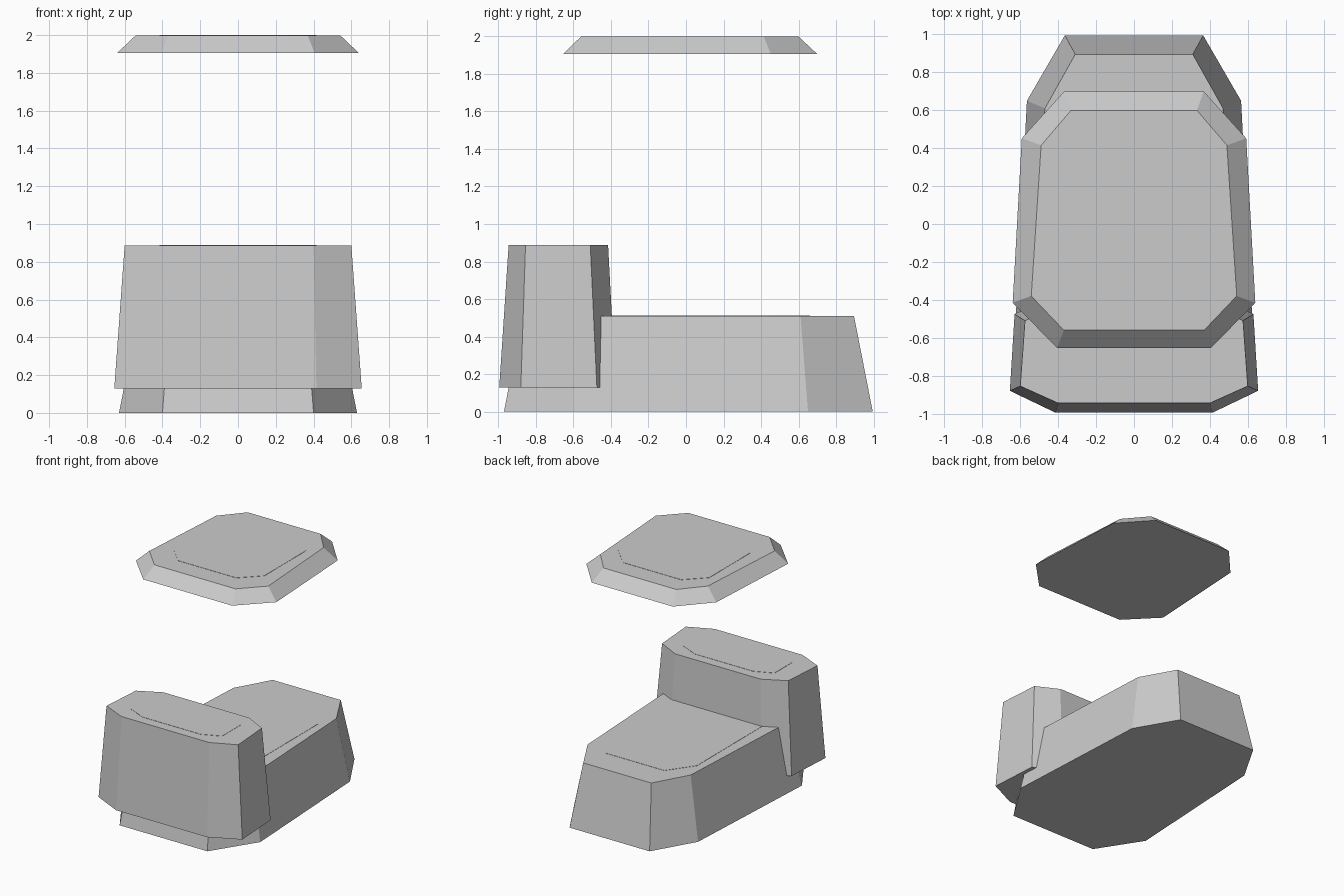
import bpy
import bmesh

if "Cube" in bpy.data.objects:
    bpy.data.objects.remove(bpy.data.objects["Cube"])


def ring(bm, half, z):
    """Closed outline: right-hand half points (front to back) plus their mirror."""
    pts = half + [(-x, y) for x, y in reversed(half)]
    return [bm.verts.new((x, y, z)) for x, y in pts]


def tapered_block(name, bottom, top, z0, z1):
    """Eight-sided block lofted between two mirrored outlines."""
    bm = bmesh.new()
    lo, hi = ring(bm, bottom, z0), ring(bm, top, z1)
    n = len(lo)
    bm.faces.new(list(reversed(lo)))
    bm.faces.new(hi)
    for i in range(n):
        j = (i + 1) % n
        bm.faces.new((lo[i], lo[j], hi[j], hi[i]))
    bmesh.ops.recalc_face_normals(bm, faces=bm.faces)
    mesh = bpy.data.meshes.new(name)
    bm.to_mesh(mesh)
    bm.free()
    obj = bpy.data.objects.new(name, mesh)
    bpy.context.collection.objects.link(obj)
    return obj


def panel(name, y0, y1, cut, z):
    """Thin, nearly flush octagonal panel set into a top face."""
    half = [(0.265, y0), (0.415, y0 + cut), (0.415, y1 - cut), (0.265, y1)]
    return tapered_block(name, half, half, z - 0.02, z + 0.002)


# Long low rear body
tapered_block("lower_body",
              [(0.40, -0.97), (0.63, -0.61), (0.565, 0.65), (0.365, 0.995)],
              [(0.36, -0.87), (0.53, -0.57), (0.47, 0.61), (0.31, 0.895)],
              0.0, 0.51)
panel("lower_body_panel", -0.63, 0.66, 0.21, 0.51)

# Tall front block
tapered_block("front_block",
              [(0.415, -0.995), (0.655, -0.88), (0.63, -0.475), (0.42, -0.375)],
              [(0.40, -0.945), (0.60, -0.855), (0.575, -0.51), (0.39, -0.415)],
              0.13, 0.887)
panel("front_block_panel", -0.865, -0.495, 0.065, 0.887)

# Floating roof slab
tapered_block("roof",
              [(0.405, -0.655), (0.64, -0.415), (0.592, 0.452), (0.368, 0.70)],
              [(0.37, -0.56), (0.542, -0.38), (0.49, 0.415), (0.332, 0.60)],
              1.905, 1.998)
panel("roof_panel", -0.40, 0.44, 0.15, 1.998)
